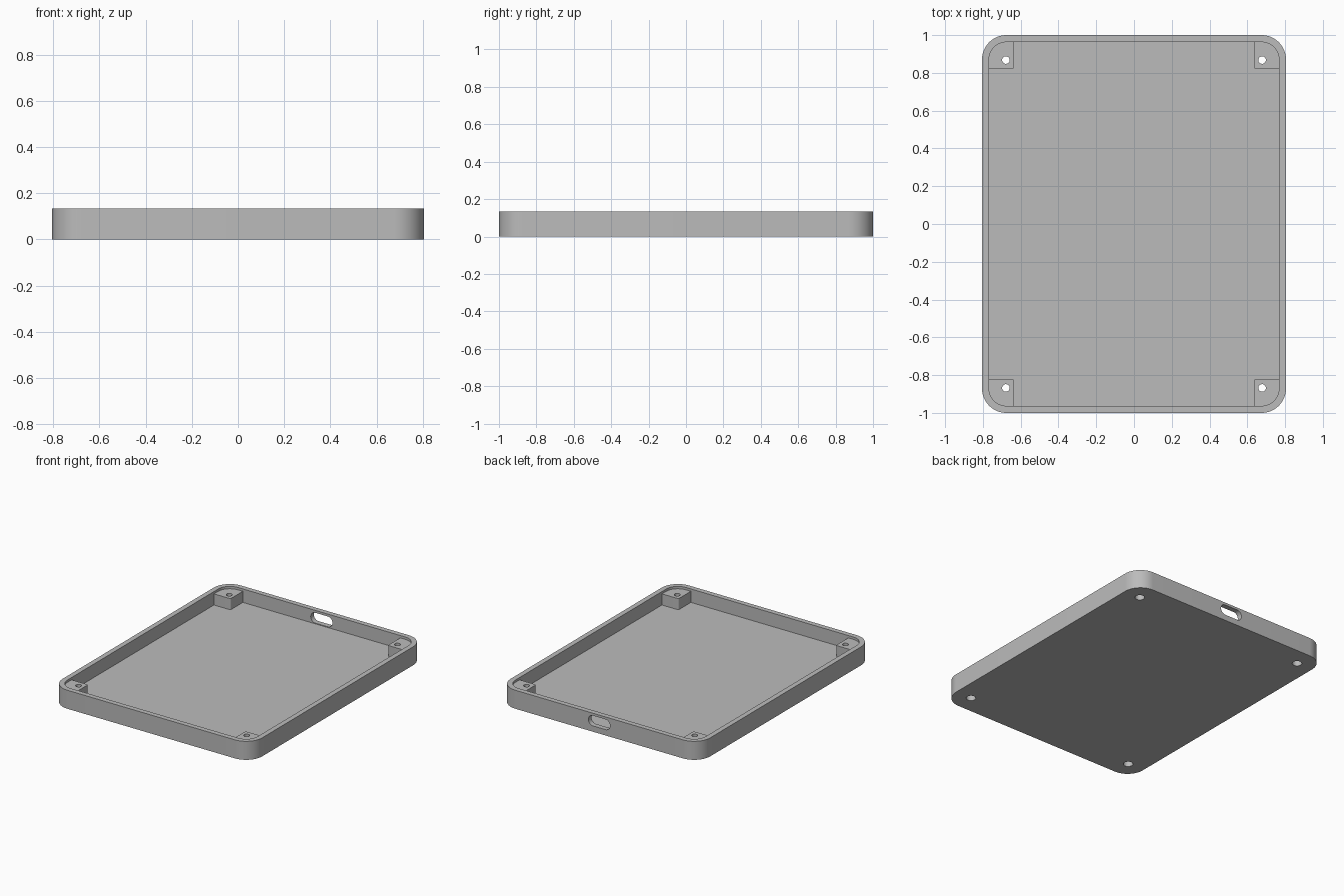
import bpy
import bmesh
from math import sin, cos, pi, radians

HALF_X, HALF_Y, HEIGHT = 0.805, 1.0, 0.135
WALL, FLOOR, POST_TOP = 0.037, 0.037, 0.118
RADIUS = 0.13
POST_X, POST_Y = 0.635, 0.82      # inner corner of each post
HOLE_X, HOLE_Y = 0.678, 0.868

if "Cube" in bpy.data.objects:
    bpy.data.objects.remove(bpy.data.objects["Cube"])

grey = bpy.data.materials.new("grey plastic")
grey.use_nodes = True
colour = (0.5, 0.5, 0.5, 1)
grey.diffuse_color = colour
grey.node_tree.nodes["Principled BSDF"].inputs["Base Color"].default_value = colour


def arc(cx, cy, r, start, end, steps=16):
    angles = [start + (end - start) * i / steps for i in range(steps + 1)]
    return [(cx + r * cos(a), cy + r * sin(a)) for a in angles]


def mirrored(quarter):
    """Complete a closed outline from its +x +y quarter."""
    half = quarter + [(-x, y) for x, y in reversed(quarter)]
    return half + [(-x, -y) for x, y in half]


def rounded(half_x, half_y, r):
    return mirrored(arc(half_x - r, half_y - r, r, 0, pi / 2))


def prism(name, outline, low, high, place=lambda x, y, z: (x, y, z)):
    bm = bmesh.new()
    face = bm.faces.new([bm.verts.new(place(x, y, low)) for x, y in outline])
    top = bmesh.ops.extrude_face_region(bm, geom=[face])["geom"]
    shift = [b - a for a, b in zip(place(0, 0, low), place(0, 0, high))]
    bmesh.ops.translate(bm, vec=shift, verts=[v for v in top if isinstance(v, bmesh.types.BMVert)])
    bmesh.ops.recalc_face_normals(bm, faces=bm.faces)
    mesh = bpy.data.meshes.new(name)
    bm.to_mesh(mesh)
    bm.free()
    obj = bpy.data.objects.new(name, mesh)
    bpy.context.collection.objects.link(obj)
    mesh.materials.append(grey)
    return obj


def cut(body, cutter):
    cutter.hide_render = True
    mod = body.modifiers.new("cut", "BOOLEAN")
    mod.operation = "DIFFERENCE"
    mod.solver = "EXACT"
    mod.object = cutter
    bpy.context.view_layer.objects.active = body
    bpy.ops.object.modifier_apply(modifier=mod.name)
    bpy.data.objects.remove(cutter)


# Outer tray block
tray = prism("tray", rounded(HALF_X, HALF_Y, RADIUS), 0, HEIGHT)

# Cavity above the posts, then the deeper cavity that leaves a post in each corner
in_x, in_y = HALF_X - WALL, HALF_Y - WALL
cut(tray, prism("upper_cavity", rounded(in_x, in_y, RADIUS - WALL), POST_TOP, HEIGHT + 0.1))
fillet = 0.012
post_corner = arc(POST_X + fillet, POST_Y + fillet, fillet, 1.5 * pi, pi, 4)
cross = mirrored([(in_x, POST_Y)] + post_corner + [(POST_X, in_y)])
cut(tray, prism("lower_cavity", cross, FLOOR, POST_TOP + 0.005))

# Screw holes with wider recesses underneath
for sx in (-1, 1):
    for sy in (-1, 1):
        for r, top in ((0.02, 0.3), (0.032, 0.04)):
            ring = arc(sx * HOLE_X, sy * HOLE_Y, r, 0, 2 * pi, 32)[:-1]
            cut(tray, prism("screw_hole", ring, -0.1, top))

# Cable slot through the back wall
slot = rounded(0.0875, 0.0375, 0.037)
cut(tray, prism("cable_slot", slot, 0.9, 1.1, lambda x, y, z: (x, z, y + 0.08)))

bpy.ops.object.select_all(action="DESELECT")
tray.select_set(True)
bpy.context.view_layer.objects.active = tray
bpy.ops.object.shade_smooth_by_angle(angle=radians(30))
